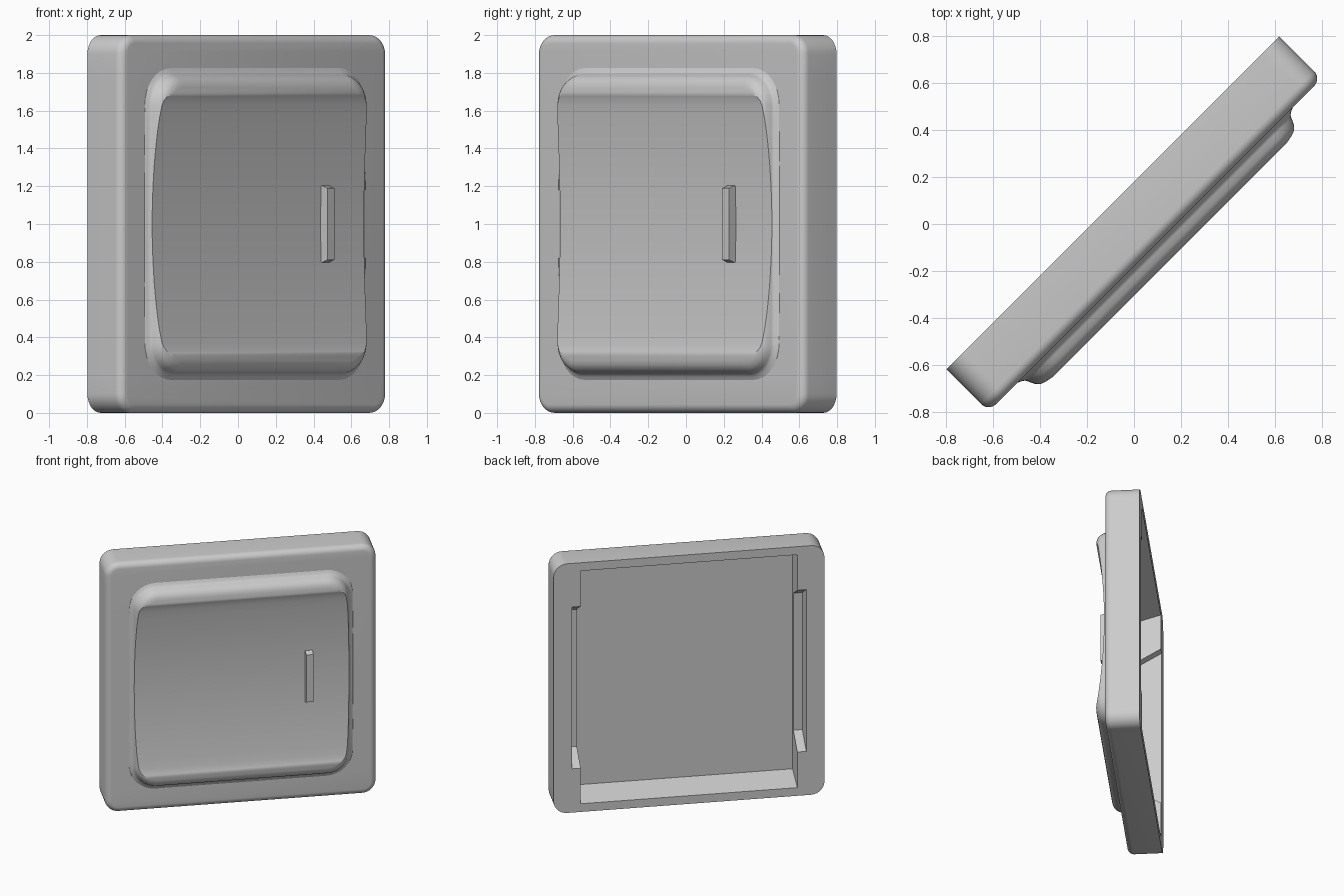
import bpy, bmesh, math
from mathutils import Matrix

if "Cube" in bpy.data.objects:
    bpy.data.objects.remove(bpy.data.objects["Cube"])

TURN = Matrix.Rotation(math.radians(45), 4, 'Z')   # the switch stands diagonally
LIFT = Matrix.Translation((0, 0, 1))

grey = bpy.data.materials.new("light_grey")
grey.diffuse_color = (0.6, 0.6, 0.6, 1)
grey.use_nodes = True
grey.node_tree.nodes["Principled BSDF"].inputs["Base Color"].default_value = grey.diffuse_color


def make(name, bm):
    bmesh.ops.recalc_face_normals(bm, faces=bm.faces)
    me = bpy.data.meshes.new(name)
    bm.to_mesh(me)
    bm.free()
    ob = bpy.data.objects.new(name, me)
    bpy.context.collection.objects.link(ob)
    me.materials.append(grey)
    return ob


def outline(half, r, arc=8, straight=20):
    """Rounded square as (x, z, normal x, normal z), mirror symmetric in x."""
    c = half - r
    right = [(c + r * math.sin(a), c + r * math.cos(a), math.sin(a), math.cos(a))
             for a in (math.pi / 2 * i / arc for i in range(arc + 1))]
    right += [(half, c - 2 * c * i / straight, 1, 0) for i in range(1, straight)]
    right += [(x, -z, nx, -nz) for x, z, nx, nz in reversed(right[:arc + 1])]
    return right + [(-x, z, -nx, nz) for x, z, nx, nz in reversed(right)]


def bridge(bm, a, b):
    for i in range(len(a)):
        j = (i + 1) % len(a)
        bm.faces.new((a[i], a[j], b[j], b[i]))


def cap(bm, ring):
    """Fill a mirror symmetric ring with horizontal strips."""
    n = len(ring)
    for i in range(n // 2 - 1):
        bm.faces.new((ring[i], ring[i + 1], ring[n - 2 - i], ring[n - 1 - i]))


def frustum(name, back, front, y_back, y_front, x=0.0):
    """Tapered block; back and front are (half width, half height)."""
    bm = bmesh.new()
    rings = [[bm.verts.new((x + sx * w, y, sz * h))
              for sx, sz in ((-1, -1), (1, -1), (1, 1), (-1, 1))]
             for (w, h), y in ((back, y_back), (front, y_front))]
    bridge(bm, *rings)
    for r in rings:
        bm.faces.new(r)
    return make(name, bm)


# Wall plate: rounded square slab with a soft front edge
bm = bmesh.new()
R, T = 0.045, 0.127
steps = [(0, T)] + [(R * (1 - math.cos(a)), -T + R * (1 - math.sin(a)))
                    for a in (math.pi / 2 * i / 6 for i in range(7))]
rings = [[bm.verts.new((x - nx * d, y, z - nz * d)) for x, z, nx, nz in outline(1.0, 0.1)]
         for d, y in steps]
for a, b in zip(rings, rings[1:]):
    bridge(bm, a, b)
bm.faces.new(rings[0])
bm.faces.new(rings[-1])
plate = make("wall_plate", bm)

# Hollow back: drafted cavity, and side notches with sloping ends
cutters = [frustum("cavity_cutter", (0.80, 0.935), (0.80, 0.875), T + 0.002, -0.073)]
for s in (-1, 1):
    cutters.append(frustum("notch_cutter", (0.066, 0.65), (0.066, 0.55),
                           T + 0.002, -0.04, s * 0.80))
for c in cutters:
    mod = plate.modifiers.new("cut", 'BOOLEAN')
    mod.operation, mod.solver, mod.object = 'DIFFERENCE', 'EXACT', c
    bpy.context.view_layer.objects.active = plate
    bpy.ops.object.modifier_apply(modifier=mod.name)
    bpy.data.objects.remove(c)

# Rocker: coved, drafted sides cut off by a face dished from top to bottom
SIDE = [(0.120, 0.0), (0.128, 0.005), (0.135, 0.022), (0.145, 0.035), (0.165, 0.043),
        (0.185, 0.053), (0.20, 0.068), (0.21, 0.085), (0.216, 0.11)]


def inset(n):
    for (n0, d0), (n1, d1) in zip(SIDE, SIDE[1:]):
        if n <= n1:
            return d0 + (d1 - d0) * (n - n0) / (n1 - n0)
    return SIDE[-1][1]


bm = bmesh.new()
rings = []
for k in range(15):
    ring = []
    for x, z, nx, nz in outline(0.83, 0.2):
        top = 0.15 + 0.066 * min(1, (z / 0.75) ** 2)
        n = 0.12 + (top - 0.12) * k / 14
        d = inset(n)
        ring.append(bm.verts.new((x - nx * d, -n, z - nz * d)))
    rings.append(ring)
for a, b in zip(rings, rings[1:]):
    bridge(bm, a, b)
cap(bm, rings[-1])
rocker = make("rocker", bm)

# Small raised indicator bar
bar = frustum("indicator_bar", (0.028, 0.21), (0.026, 0.19), -0.14, -0.20, 0.496)

for ob in (plate, rocker, bar):
    ob.data.transform(LIFT @ TURN)
    bpy.ops.object.select_all(action='DESELECT')
    ob.select_set(True)
    bpy.context.view_layer.objects.active = ob
    bpy.ops.object.shade_smooth_by_angle(angle=math.radians(30))
